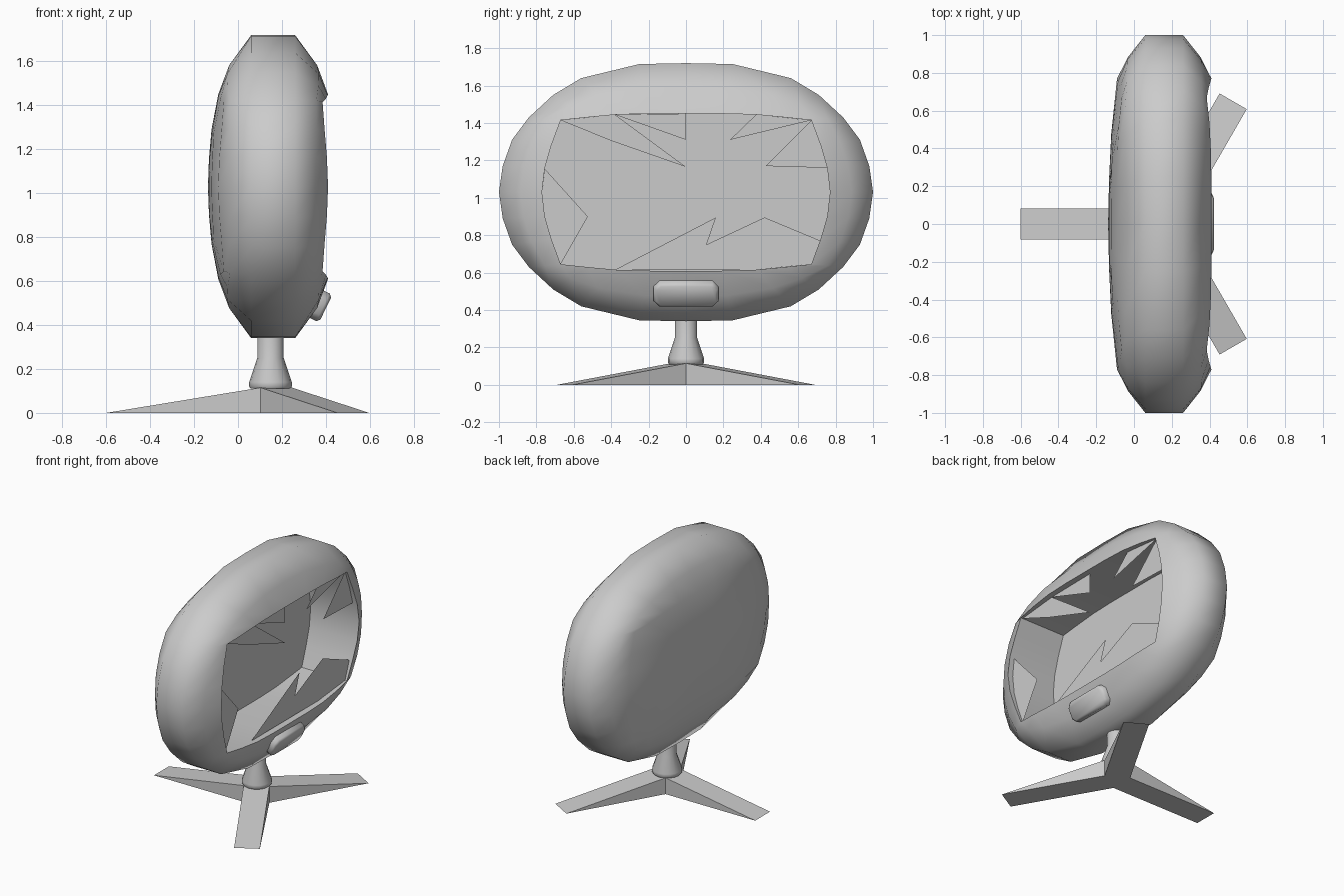
import bpy, bmesh
from math import sin, cos, pi, radians
from mathutils import Matrix, Vector

if "Cube" in bpy.data.objects:
    bpy.data.objects.remove(bpy.data.objects["Cube"])

CZ = 1.03    # height of the cabinet centre
HUB = 0.15   # x of the stand axis


def finish(name, bm, smooth=None, recalc=True):
    if recalc:
        bmesh.ops.recalc_face_normals(bm, faces=bm.faces)
    me = bpy.data.meshes.new(name)
    bm.to_mesh(me)
    bm.free()
    ob = bpy.data.objects.new(name, me)
    bpy.context.collection.objects.link(ob)
    if smooth:
        bpy.ops.object.select_all(action='DESELECT')
        ob.select_set(True)
        bpy.context.view_layer.objects.active = ob
        bpy.ops.object.shade_smooth_by_angle(angle=radians(smooth))
    return ob


def full_loop(quad):
    """Mirror a quarter outline (top to side) of (y, z, x) into a closed loop."""
    right = quad + [(y, -z, x) for y, z, x in quad[-2::-1]]
    return right + [(-y, z, x) for y, z, x in right[-2:0:-1]]


def bridge(bm, a, b):
    n = len(a)
    for i in range(n):
        bm.faces.new((a[i], a[(i + 1) % n], b[(i + 1) % n], b[i]))


# cabinet: domed back, oval band, rounded front, screen opening with cavity
outline = full_loop([(y, z, 0) for y, z in [
    (0, .69), (.25, .685), (.56, .61), (.71, .52),
    (.84, .40), (.93, .28), (.98, .14), (1, 0)]])
rim = full_loop([
    (0, .42, .41), (.19, .42, .41), (.37, .415, .408), (.53, .40, .40),
    (.67, .385, .385), (.72, .25, .395), (.755, .13, .405), (.77, 0, .41)])

band = [(.26, y, z) for y, z, _ in outline]
middle = [((.26 + r[2]) / 2 + .016 + .02 * abs(o[0] * o[1]) / .36,
           (o[0] + r[0]) / 2, (o[1] + r[1]) / 2) for o, r in zip(outline, rim)]
edge = [(x, y, z) for y, z, x in rim]


def mirrored(loop):
    return [(.32 - x, y, z) for x, y, z in loop]


def dome(scale, mix):
    """Back ring: the rim shape shrunk, its depth blended towards the centre."""
    return [(.32 - x + (x - .457) * mix, y * scale, z * scale) for x, y, z in edge]


loops = [dome(.3, .9), dome(.62, .65), mirrored(edge), mirrored(middle),
         mirrored(band), band, middle, edge, [(.03, y, z) for _, y, z in edge]]

bm = bmesh.new()
rings = [[bm.verts.new((x, y, z + CZ)) for x, y, z in lp] for lp in loops]
for a, b in zip(rings, rings[1:]):
    bridge(bm, a, b)
centre = bm.verts.new((-.137, 0, CZ))
n = len(rings[0])
for i in range(n):
    bm.faces.new((centre, rings[0][i], rings[0][(i + 1) % n]))
bm.faces.new(rings[-1])
finish("cabinet", bm, 60)

# broken glass pieces left in the opening, as (y, z) outlines
shards = [
    [(-.67, 1.415), (-.4, 1.305), (0, 1.165), (-.38, 1.445)],
    [(-.38, 1.445), (0, 1.31), (0, 1.45)],
    [(.375, 1.445), (.235, 1.31), (.67, 1.415)],
    [(.67, 1.415), (.425, 1.17), (.76, 1.16), (.72, 1.28)],
    [(-.755, 1.155), (-.525, .9), (-.67, .645), (-.72, .78), (-.755, .9), (-.77, 1.03)],
    [(-.38, .615), (.16, .895), (.11, .75), (.42, .895), (.72, .77),
     (.67, .645), (.37, .615)],
]
bm = bmesh.new()
for pts in shards:
    f = bm.faces.new([bm.verts.new((.37, y, z)) for y, z in pts])
    f.normal_update()
    if f.normal.x < 0:
        f.normal_flip()
finish("broken_screen", bm, recalc=False)

# control button: chamfered block lying on the sloping lower front
bm = bmesh.new()
bmesh.ops.create_cube(bm, size=1)
bmesh.ops.scale(bm, vec=(.07, .345, .14), verts=bm.verts)
along_x = [e for e in bm.edges
           if abs(e.verts[0].co.x - e.verts[1].co.x) > .01]
bmesh.ops.bevel(bm, geom=along_x, offset=.032, segments=1, affect='EDGES')
front = [e for e in bm.edges if all(v.co.x > .034 for v in e.verts)]
bmesh.ops.bevel(bm, geom=front, offset=.014, segments=1, affect='EDGES')
bmesh.ops.transform(bm, verts=bm.verts,
                    matrix=Matrix.Translation((.368, 0, .49)) @ Matrix.Rotation(radians(26), 4, 'Y'))
finish("control_button", bm, 50)

# neck: turned profile of (radius, z)
bm = bmesh.new()
rings = [[bm.verts.new((HUB - .002 + r * cos(2 * pi * i / 16), r * sin(2 * pi * i / 16), z))
          for i in range(16)]
         for r, z in [(.09, .11), (.097, .12), (.097, .14), (.06, .25), (.06, .42)]]
for a, b in zip(rings, rings[1:]):
    bridge(bm, a, b)
bm.faces.new(rings[0])
bm.faces.new(rings[-1])
finish("neck", bm, 40)

# tripod base: three wedge legs meeting in a triangular hub
bm = bmesh.new()
W, L, H = .083, .75, .115
corner = W / sin(pi / 3)


def polar(r, a, z):
    return bm.verts.new((HUB + r * cos(a), r * sin(a), z))


joints = [radians(a) for a in (0, 120, 240)]
tops = [polar(corner, a, H) for a in joints]
lows = [polar(corner, a, 0) for a in joints]
bm.faces.new(tops)
bm.faces.new(lows)
for k in range(3):
    a = joints[k] + pi / 3
    d, s = Vector((cos(a), sin(a), 0)), Vector((-sin(a), cos(a), 0))
    o = Vector((HUB, 0, 0)) + d * L
    p, q = bm.verts.new(o - s * W), bm.verts.new(o + s * W)
    j = (k + 1) % 3
    bm.faces.new((tops[k], p, q, tops[j]))
    bm.faces.new((lows[k], lows[j], q, p))
    bm.faces.new((tops[k], lows[k], p))
    bm.faces.new((tops[j], q, lows[j]))
finish("tripod_base", bm)
